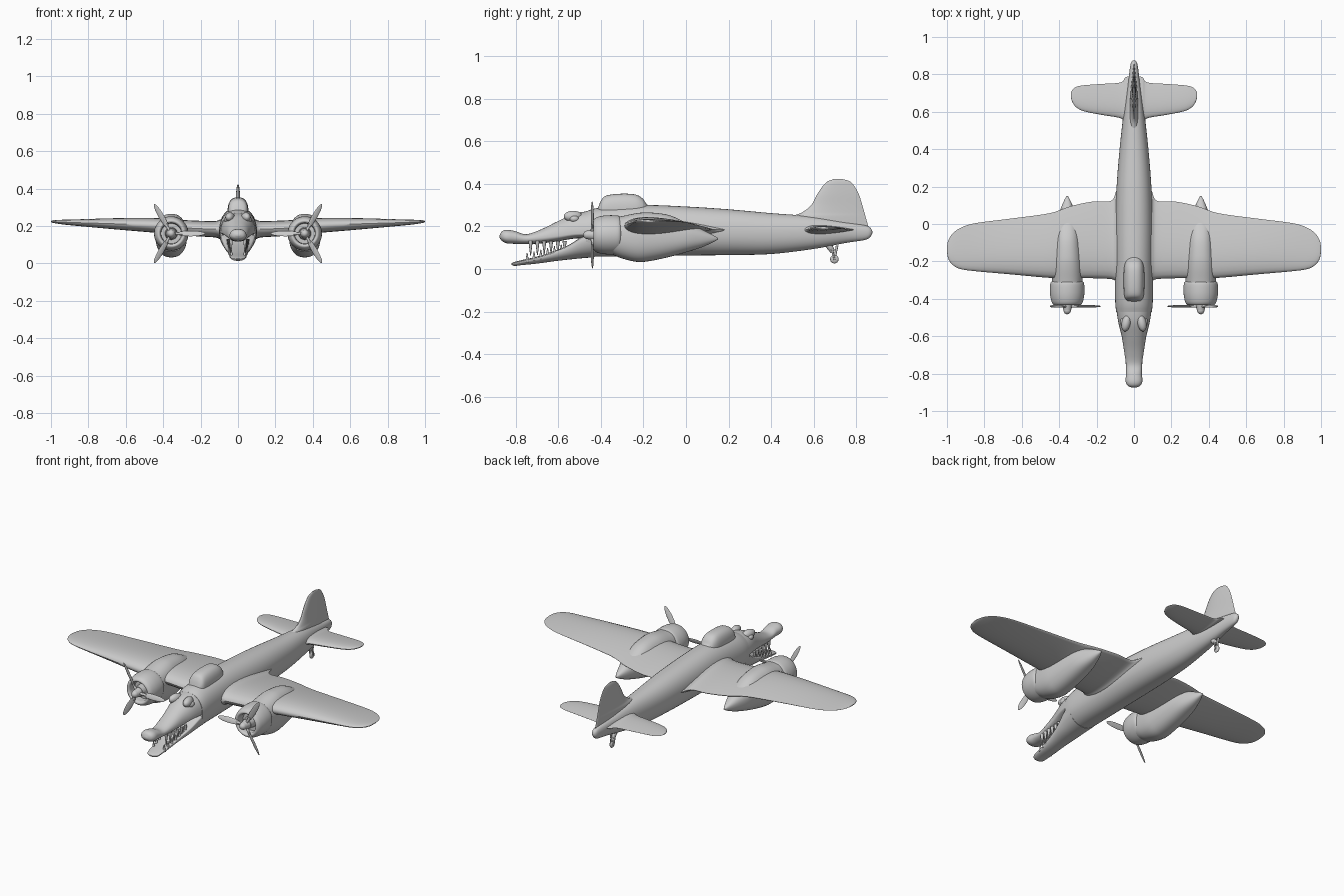
import bpy, bmesh, math
from mathutils import Matrix, Vector


def finish(name, bm, mirror=False):
    bmesh.ops.recalc_face_normals(bm, faces=bm.faces[:])
    me = bpy.data.meshes.new(name)
    bm.to_mesh(me)
    bm.free()
    ob = bpy.data.objects.new(name, me)
    bpy.context.collection.objects.link(ob)
    if mirror:
        ob.modifiers.new("mirror", 'MIRROR').use_mirror_merge = False
    return ob


def resample(rows, n):
    """Smooth curve through every row of section values."""
    if n == 1:
        return rows
    out = []
    for i in range(len(rows) - 1):
        quad = [rows[max(i - 1, 0)], rows[i], rows[i + 1], rows[min(i + 2, len(rows) - 1)]]
        for k in range(n):
            t = k / n
            out.append([0.5 * (2 * b + (c - a) * t + (2*a - 5*b + 4*c - d) * t*t
                               + (3*b - a - 3*c + d) * t**3) for a, b, c, d in zip(*quad)])
    return out + [rows[-1]]


def skin(name, rings, mirror=False):
    bm = bmesh.new()
    vs = [[bm.verts.new(p) for p in r] for r in rings]
    n = len(vs[0])
    for a, b in zip(vs, vs[1:]):
        for i in range(n):
            j = (i + 1) % n
            bm.faces.new((a[i], a[j], b[j], b[i]))
    bm.faces.new(vs[0])
    bm.faces.new(vs[-1])
    return finish(name, bm, mirror)


def body(name, rows, cx=0, power=2.2, n=5, mirror=False, seg=40):
    """Loft along y; rows are y, z centre, height up, height down, half width."""
    def ring(y, zc, up, dn, hw):
        pts = []
        for i in range(seg):
            a = 2 * math.pi * i / seg
            c, s = math.cos(a), math.sin(a)
            z = math.copysign(abs(s) ** (2 / power), s) * (up if s > 0 else dn)
            pts.append((cx + hw * math.copysign(abs(c) ** (2 / power), c), y, zc + z))
        return pts
    return skin(name, [ring(*r) for r in resample(rows, n)], mirror)


def foil(name, rows, place, mirror=False, n=5, half=14):
    """Loft of aerofoils; rows are span, leading edge, trailing edge, offset, thickness."""
    def ring(s, le, te, off, t):
        pts = []
        for i in range(2 * half):
            a = math.pi * i / half
            u = (1 - math.cos(a)) / 2
            h = 5 * (0.2969 * u**0.5 - 0.126 * u - 0.3516 * u*u + 0.2843 * u**3 - 0.1015 * u**4)
            h = (h + 0.012 * u) * max(t, 0.002)
            pts.append(place(s, le + (te - le) * u, off + (h if i <= half else -h)))
        return pts
    return skin(name, [ring(*r) for r in resample(rows, n)], mirror)


def ball(bm, loc, scale, rot=Matrix()):
    m = Matrix.Translation(loc) @ rot @ Matrix.Diagonal((*scale, 1))
    bmesh.ops.create_uvsphere(bm, u_segments=20, v_segments=12, radius=1, matrix=m)


def rod(bm, p, q, r1, r2, seg=12):
    p, q = Vector(p), Vector(q)
    m = Matrix.Translation((p + q) / 2) @ (q - p).to_track_quat('Z', 'Y').to_matrix().to_4x4()
    bmesh.ops.create_cone(bm, cap_ends=True, segments=seg, radius1=r1, radius2=r2,
                          depth=(q - p).length, matrix=m)


# Fuselage
body("fuselage", [
    (-.47, .165, .105, .110, .095), (-.40, .168, .120, .110, .101), (-.20, .175, .125, .115, .101),
    (0, .175, .118, .112, .100), (.20, .172, .108, .107, .093), (.40, .168, .094, .098, .077),
    (.60, .170, .076, .076, .055), (.75, .175, .045, .053, .033), (.84, .173, .032, .037, .021),
    (.866, .173, .020, .022, .014), (.875, .173, .005, .005, .004)])

# Reptile head: upper jaw with bulbous snout, lower jaw, eye ridges
body("upper_jaw", [
    (-.43, .165, .109, .020, .098), (-.52, .165, .096, .022, .085), (-.60, .155, .070, .025, .066),
    (-.68, .146, .040, .026, .053), (-.75, .141, .022, .024, .043), (-.80, .148, .029, .030, .042),
    (-.84, .150, .034, .030, .045), (-.864, .152, .025, .021, .034), (-.875, .152, .006, .006, .010)])
body("lower_jaw", [
    (-.43, .160, .010, .105, .098), (-.49, .135, .015, .085, .088), (-.55, .100, .013, .056, .074),
    (-.62, .074, .010, .038, .059), (-.70, .050, .008, .025, .048), (-.77, .035, .007, .017, .042),
    (-.805, .027, .006, .013, .034), (-.82, .024, .002, .004, .012)])
bm = bmesh.new()
ball(bm, (.042, -.53, .247), (.024, .045, .026), Matrix.Rotation(.2, 4, 'Z'))
ball(bm, (.058, -.525, .235), (.016, .022, .016))
finish("eye_ridges", bm, True)

# Teeth
bm = bmesh.new()
for i in range(6):
    y = -.57 - .032 * i
    x = .052 - .0030 * i
    rod(bm, (x, y, .130), (x, y, .078 - .003 * i), .010, .002)
    y -= .016
    z = .060 + (y + .66) * .25
    rod(bm, (x * .95, y, z - .008), (x * .95, y, z + .036), .009, .002)
finish("teeth", bm, True)

# Cockpit canopy
body("canopy", [
    (-.415, .27, .010, .03, .030), (-.40, .27, .050, .03, .046), (-.375, .27, .074, .03, .053),
    (-.31, .27, .083, .03, .056), (-.24, .27, .080, .03, .054), (-.205, .27, .062, .03, .046),
    (-.185, .27, .035, .03, .034), (-.16, .27, .015, .03, .015)], power=2.6)

# Wings and tail surfaces
flat = lambda s, c, o: (s, c, o)
foil("wings", [
    (0, -.31, .20, .182, .115), (.085, -.31, .19, .182, .110), (.12, -.295, .125, .183, .088),
    (.22, -.29, .120, .187, .083), (.34, -.29, .095, .194, .082), (.45, -.288, .058, .204, .078),
    (.65, -.270, .030, .212, .060), (.85, -.252, .004, .218, .036), (.93, -.240, -.022, .221, .026),
    (.97, -.218, -.052, .223, .019), (.992, -.188, -.085, .224, .012), (1, -.150, -.12, .225, .004)],
    flat, True)
foil("tailplane", [
    (0, .53, .79, .184, .045), (.045, .535, .785, .184, .042), (.07, .565, .757, .184, .034),
    (.17, .583, .749, .187, .028), (.265, .602, .742, .190, .022), (.31, .625, .733, .191, .016),
    (.331, .655, .715, .192, .010), (.338, .68, .70, .192, .004)], flat, True)
foil("fin", [
    (.17, .46, .865, 0, .05), (.24, .49, .845, 0, .045), (.265, .545, .838, 0, .035),
    (.30, .588, .828, 0, .028), (.35, .616, .812, 0, .024), (.39, .643, .790, 0, .018),
    (.412, .667, .768, 0, .012), (.423, .70, .73, 0, .004)], lambda s, c, o: (o, c, s))

# Engine nacelles and hollow-fronted cowlings
NX, NZ = .357, .16
body("nacelles", [
    (-.34, .155, .086, .090, .078), (-.30, .153, .095, .104, .082), (-.23, .150, .112, .117, .085),
    (-.17, .150, .115, .113, .082), (-.08, .150, .103, .094, .074), (0, .148, .070, .070, .062),
    (.07, .146, .042, .046, .040), (.125, .143, .017, .019, .017), (.15, .142, .003, .003, .003)],
    NX, 2.3, mirror=True)
body("cowlings", [(y, NZ, r, r, r) for y, r in (
    (-.385, .054), (-.42, .056), (-.43, .060), (-.434, .067), (-.430, .075), (-.415, .084),
    (-.38, .091), (-.34, .092), (-.315, .089), (-.305, .080))], NX, 2, 3, True)

# Propellers: spinner, hub and three blades
bm = bmesh.new()
rod(bm, (NX, -.38, NZ), (NX, -.43, NZ), .034, .030, 24)
rod(bm, (NX, -.43, NZ), (NX, -.463, NZ), .027, .020, 24)
ball(bm, (NX, -.460, NZ), (.0205, .023, .0205))
for k in range(3):
    spin = Matrix.Rotation(math.radians(60 + 120 * k), 4, 'Y')
    spin = Matrix.Rotation(math.radians(-90 + 120 * k), 4, 'Y')
    base = Matrix.Translation((NX, -.44, NZ)) @ spin
    ball(bm, base @ Vector((0, 0, .105)), (.016, .0035, .077), spin @ Matrix.Rotation(.4, 4, 'Z'))
    rod(bm, base @ Vector((0, 0, 0)), base @ Vector((0, 0, .06)), .009, .006)
finish("propellers", bm, True)

# Tail wheel with fork
bm = bmesh.new()
rod(bm, (0, .665, .12), (0, .69, .08), .018, .011)
for x in (-.011, .011):
    rod(bm, (x, .685, .095), (x, .698, .043), .005, .004)
rod(bm, (0, .71, .11), (0, .70, .06), .006, .005)
ball(bm, (0, .697, .046), (.009, .020, .020))
finish("tail_wheel", bm)

# Smooth shading
bpy.ops.object.select_all(action='SELECT')
bpy.context.view_layer.objects.active = bpy.data.objects["fuselage"]
bpy.ops.object.shade_smooth_by_angle(angle=math.radians(40))
